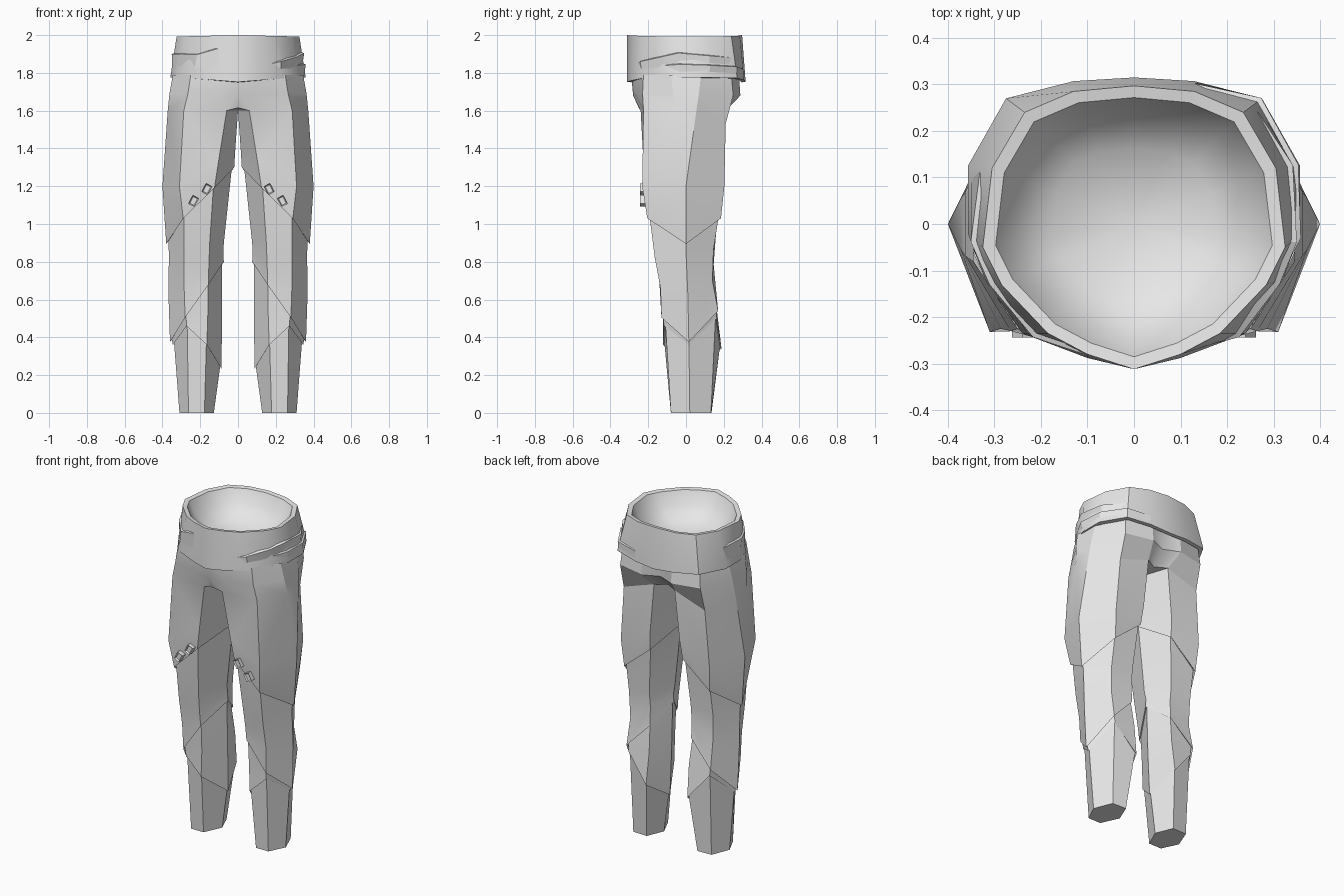
import bpy, bmesh, math
from mathutils import Vector, Matrix

if "Cube" in bpy.data.objects:
    bpy.data.objects.remove(bpy.data.objects["Cube"])

grey = bpy.data.materials.new("cloth grey")
grey.diffuse_color = (0.8, 0.8, 0.8, 1)
grey.use_nodes = True
grey.node_tree.nodes["Principled BSDF"].inputs["Base Color"].default_value = grey.diffuse_color


def finish(name, bm, mirror=True, angle=24):
    bmesh.ops.remove_doubles(bm, verts=bm.verts, dist=0.0005)
    bmesh.ops.recalc_face_normals(bm, faces=bm.faces)
    me = bpy.data.meshes.new(name)
    bm.to_mesh(me)
    bm.free()
    me.materials.append(grey)
    ob = bpy.data.objects.new(name, me)
    bpy.context.collection.objects.link(ob)
    bpy.ops.object.select_all(action='DESELECT')
    ob.select_set(True)
    bpy.context.view_layer.objects.active = ob
    bpy.ops.object.shade_smooth_by_angle(angle=math.radians(angle))
    if mirror:
        m = ob.modifiers.new("mirror", 'MIRROR')
        m.merge_threshold = 0.001
    return ob


def loft(bm, rings, closed=True):
    rows = [[bm.verts.new(p) for p in r] for r in rings]
    n = len(rows[0])
    for a, b in zip(rows, rows[1:]):
        for i in range(n if closed else n - 1):
            j = (i + 1) % n
            bm.faces.new((a[i], a[j], b[j], b[i]))
    return rows


def shrink(ring, s=0.94, dz=0.012):
    cx = sum(p[0] for p in ring) / len(ring)
    cy = sum(p[1] for p in ring) / len(ring)
    return [(cx + (x - cx) * s, cy + (y - cy) * s, z + dz) for x, y, z in ring]


# Leg corners run: outer, front outer, front inner, inner, back inner, back outer
thigh_top = [(.372, .055, 1.6), (.372, -.055, 1.6), (.287, -.225, 1.6), (.06, -.24, 1.6),
             (0, 0, 1.6), (.07, .21, 1.6), (.275, .21, 1.53)]
thigh_mid = [(.4, 0, 1.2), (.4, 0, 1.2), (.31, -.232, 1.2), (.105, -.225, 1.32),
             (.014, 0, 1.4), (.1, .205, 1.3), (.3, .203, 1.2)]
thigh_hem = [(.38, 0, .895), (.29, -.205, 1.03), (.125, -.215, 1.19),
             (.02, 0, 1.3), (.11, .19, 1.18), (.29, .185, 1.03)]
hem7 = thigh_hem[:1] + thigh_hem
knee_rings = [
    shrink(thigh_hem),
    [(.366, 0, .85), (.285, -.165, .82), (.15, -.17, .9), (.075, 0, .9), (.14, .155, .9), (.285, .145, .86)],
    [(.368, .01, .62), (.285, -.135, .66), (.155, -.15, .76), (.078, .01, .85), (.14, .145, .8), (.28, .14, .7)],
    [(.36, .015, .375), (.28, -.13, .505), (.155, -.14, .68), (.075, .01, .8), (.14, .15, .69), (.285, .17, .54)],
]
calf_rings = [
    shrink(knee_rings[-1]),
    [(.347, .015, .37), (.273, -.118, .48), (.16, -.122, .52), (.084, .02, .5), (.135, .165, .53), (.275, .162, .52)],
    [(.345, .015, .36), (.272, -.116, .46), (.165, -.122, .36), (.088, .03, .235), (.14, .188, .34), (.275, .163, .5)],
]
shin_rings = [
    shrink(calf_rings[-1], 0.95),
    [(.31, .02, 0), (.262, -.08, 0), (.178, -.08, 0), (.128, .03, 0), (.172, .135, 0), (.265, .132, 0)],
]

# Hips run from front centre round the side to back centre
hip_top = [(0, -.29, 1.79), (.1, -.275, 1.79), (.25, -.225, 1.79), (.345, -.08, 1.79),
           (.345, .08, 1.79), (.262, .24, 1.79), (.1, .28, 1.79), (0, .27, 1.79)]
hip_mid = [(0, -.28, 1.68), (.085, -.27, 1.69), (.265, -.23, 1.69), (.363, -.068, 1.69),
           (.363, .068, 1.69), (.272, .25, 1.68), (.1, .288, 1.68), (0, .245, 1.68)]
t = thigh_top
hip_low = [(0, -.25, 1.615), t[3], t[2], t[1], t[0], t[6], t[5], (0, .17, 1.6)]

bm = bmesh.new()
loft(bm, [hip_top, hip_mid, hip_low], closed=False)
loft(bm, [thigh_top, thigh_mid, hem7, shrink(hem7)])
for tri in ((hip_low[0], t[3], t[4]), (hip_low[7], t[4], t[5])):   # crotch
    bm.faces.new([bm.verts.new(p) for p in tri])
finish("hips_and_thighs", bm)

# Knee layer, calf wrap and shin, each tucked under the layer above
for name, rings in (("knee_layer", knee_rings), ("calf_wrap", calf_rings)):
    bm = bmesh.new()
    loft(bm, rings + [shrink(rings[-1])])
    finish(name, bm)
bm = bmesh.new()
rows = loft(bm, shin_rings)
bm.faces.new(rows[-1])
finish("shin", bm)


# Waistband
def full(half, z_front, z_side):
    ring = half + [(-x, y) for x, y in half[-2:0:-1]]
    return [Vector((x, y, z_front + (z_side - z_front) * min(1, abs(x) / .3))) for x, y in ring]


top_half = [(0, -.312), (.1, -.28), (.185, -.235), (.285, -.13), (.325, -.05),
            (.305, .12), (.235, .24), (.13, .285), (0, .297)]
low_half = [(0, -.312), (.1, -.288), (.24, -.235), (.32, -.12), (.357, -.02),
            (.357, .125), (.275, .27), (.13, .307), (0, .315)]
rim = full(top_half, 2.0, 1.993)
low = full(low_half, 1.762, 1.785)


def scaled(ring, s, dz):
    return [Vector((p.x * s, p.y * s, p.z + dz)) for p in ring]


bm = bmesh.new()
rows = loft(bm, [
    scaled(rim, .55, -.15), scaled(rim, .8, -.08), scaled(rim, .915, -.004), rim,
    low, scaled(low, 1.0, -.01), scaled(low, .93, -.012)])
centre = bm.verts.new((0, 0, 1.82))
for i in range(16):                                    # hollow floor
    bm.faces.new((centre, rows[0][i], rows[0][(i + 1) % 16]))
finish("waistband", bm, mirror=False, angle=35)


def band_point(u, z, s=1.0):
    i, f = math.floor(u), u - math.floor(u)
    a = rim[i % 16].lerp(rim[(i + 1) % 16], f)
    b = low[i % 16].lerp(low[(i + 1) % 16], f)
    p = a.lerp(b, (2.0 - z) / .23)
    return Vector((p.x * s, p.y * s, z))


# Folds in the waistband: wedges that stand out along one edge and taper away
def fold(name, path, height):
    bm = bmesh.new()
    back, edge, foot = [], [], []
    for k, (u, z) in enumerate(path):
        out = 1.0 if k in (0, len(path) - 1) else 1.035
        back.append(band_point(u, z + .006, .985))
        edge.append(band_point(u, z, out))
        foot.append(band_point(u, z - height, .995))
    loft(bm, [back, edge, foot], closed=False)
    finish(name, bm, mirror=False)


fold("left_fold", [(-1, 1.93), (-2, 1.897), (-3, 1.9), (-4, 1.9), (-5, 1.89)], .09)
fold("right_fold", [(1.5, 1.845), (2, 1.86), (3, 1.885), (4, 1.905), (5, 1.89), (6, 1.88)], .05)
fold("side_fold", [(3, 1.838), (4, 1.845), (5, 1.84), (6, 1.832), (7, 1.82)], .05)

# Square buckles above the thigh hem
for n, (x, z) in enumerate(((.165, 1.185), (.235, 1.122))):
    bm = bmesh.new()
    bmesh.ops.create_cube(bm, size=1)
    bmesh.ops.scale(bm, verts=bm.verts, vec=(.036, .03, .05))
    bm.faces.ensure_lookup_table()
    front = min(bm.faces, key=lambda f: f.calc_center_median().y)
    bmesh.ops.inset_individual(bm, faces=[front], thickness=.008)
    bmesh.ops.translate(bm, verts=front.verts, vec=(0, .008, 0))
    bmesh.ops.transform(bm, verts=bm.verts, matrix=Matrix.Translation((x, -.229, z))
                        @ Matrix.Rotation(math.radians(-28), 4, 'Y'))
    finish("thigh_buckle_%d" % (n + 1), bm)
